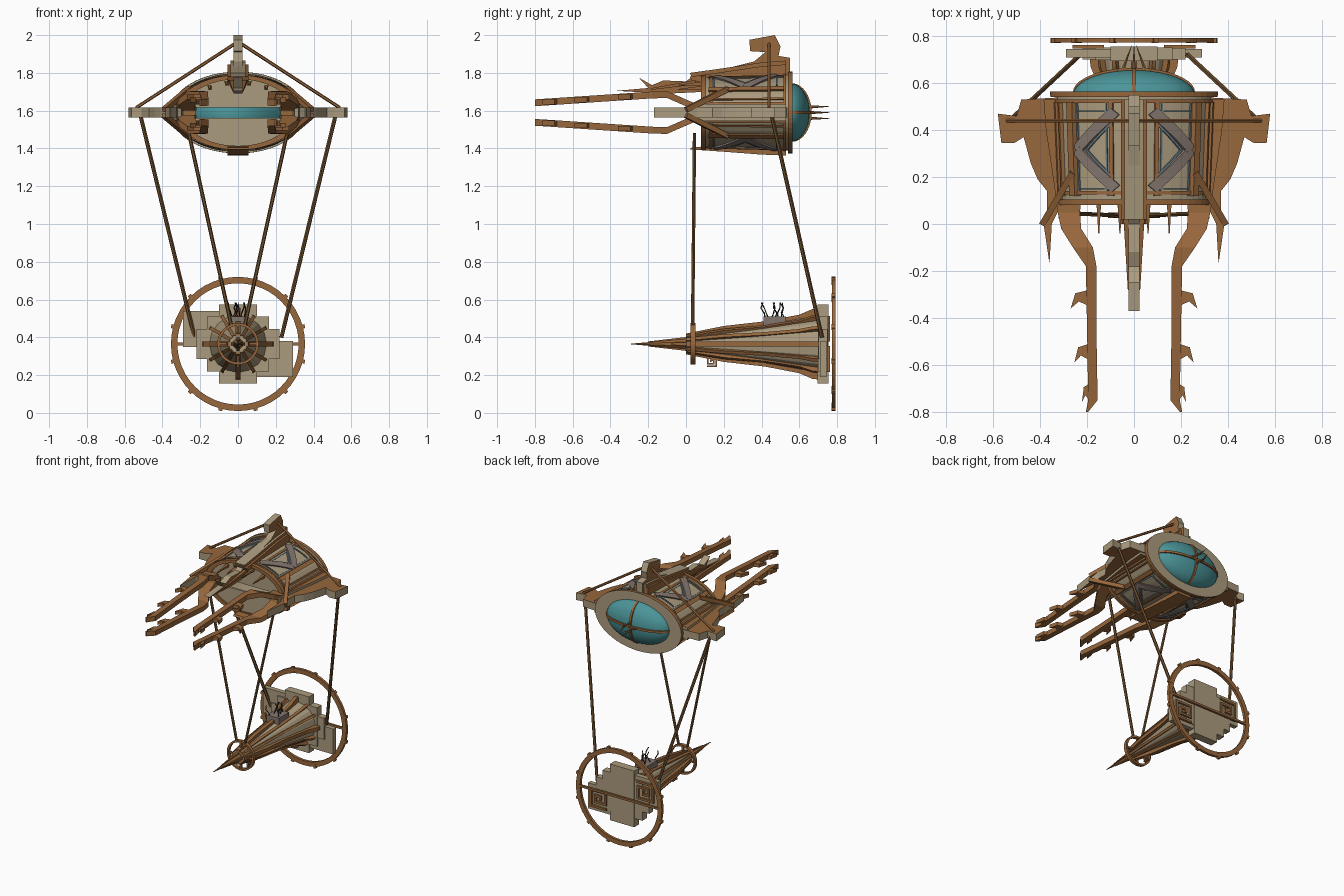
import bpy, bmesh, math, random
from mathutils import Vector

if "Cube" in bpy.data.objects:
    bpy.data.objects.remove(bpy.data.objects["Cube"])
random.seed(4)


def material(name, rgb):
    m = bpy.data.materials.new(name)
    m.use_nodes = True
    m.diffuse_color = (*rgb, 1)
    m.node_tree.nodes["Principled BSDF"].inputs["Base Color"].default_value = (*rgb, 1)
    return m


WOOD = material("copper wood", (0.31, 0.135, 0.045))
TAN = material("sand panel", (0.41, 0.33, 0.21))
TEAL = material("teal glass", (0.07, 0.30, 0.32))
ROPE = material("dark rope", (0.17, 0.085, 0.03))
GREY = material("dusty metal", (0.23, 0.18, 0.155))
BLUE = material("slate trim", (0.13, 0.19, 0.22))
IRON = material("black iron", (0.03, 0.025, 0.02))

ZC, RX, RZ = 1.59, 0.33, 0.20      # hull axis height and radii
GZ = 0.365                         # gondola axis height


def finish(name, bm, mats, rule=None, smooth=False):
    bmesh.ops.recalc_face_normals(bm, faces=bm.faces)
    if rule:
        for f in bm.faces:
            f.material_index = rule(f)
    me = bpy.data.meshes.new(name)
    bm.to_mesh(me)
    bm.free()
    for m in mats:
        me.materials.append(m)
    ob = bpy.data.objects.new(name, me)
    bpy.context.collection.objects.link(ob)
    if smooth:
        for p in me.polygons:
            p.use_smooth = True
    return ob


def loft(name, rings, *mats, caps=True, loop=False, rule=None, smooth=False):
    bm = bmesh.new()
    rows = [[bm.verts.new(p) for p in r] for r in rings]
    n = len(rows[0])
    pairs = list(zip(rows, rows[1:])) + ([(rows[-1], rows[0])] if loop else [])
    for a, b in pairs:
        for i in range(n):
            j = (i + 1) % n
            bm.faces.new((a[i], a[j], b[j], b[i]))
    if caps and not loop:
        bm.faces.new(rows[0])
        bm.faces.new(rows[-1])
    return finish(name, bm, mats, rule, smooth)


def prism(name, pts, half, place, *mats):
    # flat outline with thickness; the second colour goes on the rim
    bm = bmesh.new()
    a = [bm.verts.new(place(u, v, -half)) for u, v in pts]
    b = [bm.verts.new(place(u, v, half)) for u, v in pts]
    bm.faces.new(a)
    bm.faces.new(b)
    for i in range(len(a)):
        j = (i + 1) % len(a)
        bm.faces.new((a[i], a[j], b[j], b[i])).material_index = len(mats) - 1
    return finish(name, bm, mats)


def box(name, lo, hi, mat):
    x, y, z = lo
    X, Y, Z = hi
    return loft(name, [[(x, k, z), (X, k, z), (X, k, Z), (x, k, Z)] for k in (y, Y)], mat)


def rod(name, p, q, r, mat, r2=None, n=6):
    p, q = Vector(p), Vector(q)
    rot = (q - p).to_track_quat('Z', 'Y')
    turn = [2 * math.pi * (i + 0.5) / n for i in range(n)]
    ring = lambda c, s: [c + rot @ Vector((s * math.cos(t), s * math.sin(t), 0)) for t in turn]
    return loft(name, [ring(p, r), ring(q, r if r2 is None else r2)], mat)


def hull(a, y, k=1.0):
    k *= 0.95 + 0.05 * (y - 0.1) / 0.44
    return (RX * k * math.cos(a), y, ZC + RZ * k * math.sin(a))


def oval(y, k, n=48):
    return [hull(2 * math.pi * i / n, y, k) for i in range(n)]


def disc(y, r, n=32):
    return [(r * math.cos(2 * math.pi * i / n), y, GZ + r * math.sin(2 * math.pi * i / n)) for i in range(n)]


def strap(name, a0, y0, a1, y1, w, k, mat):
    # band that follows the hull surface; angles in degrees
    u0, u1 = math.radians(a0) * 0.27, math.radians(a1) * 0.27
    d = Vector((u1 - u0, y1 - y0)).normalized() * w / 2
    rings = []
    for i in range(9):
        u, y = u0 + (u1 - u0) * i / 8, y0 + (y1 - y0) * i / 8
        l, r = ((u - d.y) / 0.27, y + d.x), ((u + d.y) / 0.27, y - d.x)
        rings.append([hull(*l, 0.985), hull(*r, 0.985), hull(*r, k), hull(*l, k)])
    loft(name, rings, mat)


# Hull shell, rims and rear flange
loft("hull_shell", [oval(0.09, 1), oval(0.54, 1), oval(0.54, 0.95), oval(0.09, 0.95)], TAN, loop=True)
for y0, y1, k in ((0.08, 0.105, 1.05), (0.125, 0.14, 1.03), (0.515, 0.53, 1.04)):
    loft("hull_rim", [oval(y0, k), oval(y1, k), oval(y1, 0.93), oval(y0, 0.93)], WOOD, loop=True)
loft("rear_flange", [oval(0.54, 1.08), oval(0.565, 1.08), oval(0.565, 0.77), oval(0.54, 0.77)],
     WOOD, TAN, loop=True, rule=lambda f: int(abs(f.normal.y) > 0.5))

# Front cap in two halves with a viewing slit between
for s in (1, -1):
    arc = [math.asin(0.15) + (math.pi - 2 * math.asin(0.15)) * i / 24 for i in range(25)]
    prism("front_cap", [hull(s * a, 0.1, 0.98)[::2] for a in arc], 0.008,
          lambda u, v, t: (u, 0.1 + t, v), TAN)
    box("slit_end", (s * 0.27 - 0.045, 0.095, 1.555), (s * 0.27 + 0.045, 0.115, 1.625), WOOD)

# Glass dome with crossed ribs and rear spikes
steps = [i / 10 * math.pi / 2 for i in range(10)] + [1.55]
loft("glass_dome", [[(0.26 * math.cos(t) * math.cos(a), 0.55 + 0.105 * math.sin(t),
                      ZC + 0.155 * math.cos(t) * math.sin(a))
                     for a in [math.pi * i / 20 for i in range(40)]] for t in steps], TEAL, smooth=True)
for q in range(4):
    ca, sa = round(math.cos(q * math.pi / 2)), round(math.sin(q * math.pi / 2))
    rib = []
    for t in steps:
        c, y = math.cos(t), 0.55 + 0.105 * math.sin(t)
        rib.append([(0.26 * c * ca + w * sa, y + h, ZC + 0.155 * c * sa + w * ca)
                    for w, h in ((-0.008, -0.005), (0.008, -0.005), (0.008, 0.01), (-0.008, 0.01))])
    loft("dome_rib", rib, WOOD)
    rod("rear_spike", (ca * 0.05, 0.65, ZC + sa * 0.03), (ca * 0.01, 0.76, ZC + sa * 0.032), 0.009, WOOD, 0.001)

# Straps, chevrons and thin trim on top and bottom quarters of the hull
for side in (0, 1):
    for up in (1, -1):
        ang = lambda a: up * (180 - a if side else a)
        for a, w, k, m in ((38, 0.03, 1.07, WOOD), (14, 0.015, 1.06, WOOD), (21, 0.012, 1.05, WOOD),
                           (73, 0.014, 1.04, WOOD), (43, 0.006, 1.02, BLUE), (69, 0.006, 1.02, BLUE)):
            strap("hull_stringer", ang(a), 0.12, ang(a), 0.52, w, k, m)
        for y in (0.15, 0.48):
            strap("chevron", ang(76), y, ang(43), 0.315, 0.042, 1.05, GREY)
            strap("chevron_trim", ang(72), 0.315 + (y - 0.315) * 0.66, ang(52), 0.315, 0.008, 1.03, BLUE)
            strap("panel_trim", ang(70), y, ang(45), y, 0.008, 1.03, BLUE)

# Fins: top, both sides, and a low keel
top_fin = [(0.55, -0.04), (0.55, 0.09), (0.49, 0.10), (0.5, 0.15), (0.47, 0.21), (0.335, 0.185), (0.34, 0.125),
           (0.42, 0.12), (0.36, 0.07), (0.2, 0.03), (0.06, 0.01), (0.0, -0.035), (-0.12, -0.03), (-0.18, -0.055),
           (-0.25, -0.015), (-0.2, -0.07), (-0.37, -0.085), (-0.1, -0.1), (0.1, -0.09), (0.12, -0.04)]
side_fin = [(0.54, -0.03), (0.53, 0.15), (0.46, 0.17), (0.47, 0.25), (0.345, 0.235), (0.345, 0.18), (0.37, 0.14),
            (0.26, 0.11), (0.19, 0.08), (0.14, 0.04), (0.06, 0.04), (0.0, 0.055), (-0.17, 0.03), (0.0, 0.02),
            (0.1, -0.03)]
fin_base = [(0.09, -0.04), (0.53, -0.04), (0.53, 0.055), (0.4, 0.045), (0.2, 0.015), (0.02, -0.01), (0.03, -0.03)]
on_top = lambda u, v, t: (t, u, 1.79 + v)
prism("top_fin", top_fin, 0.024, on_top, WOOD, TAN)
prism("top_fin_base", fin_base, 0.055, on_top, WOOD)
prism("top_fin_step", [(u, v + 0.02) for u, v in fin_base], 0.04, on_top, WOOD, TAN)
prism("keel", fin_base, 0.055, lambda u, v, t: (t, u, 1.39 - 0.5 * v), WOOD)
for s in (1, -1):
    on_side = lambda u, v, t: (s * (0.33 + v), u, ZC + t)
    prism("side_fin", side_fin, 0.027, on_side, WOOD, TAN)
    prism("side_fin_base", fin_base, 0.045, on_side, WOOD, TAN)
    rod("top_fin_spike", (s * 0.035, 0.05, 1.75), (s * 0.025, -0.28, 1.70), 0.016, WOOD, 0.002, 4)
    for x in (0.06, 0.15):
        rod("short_spike", (s * x, 0.1, 1.76 - x / 4), (s * x, -0.04, 1.75 - x / 4), 0.015, WOOD, 0.003, 4)

# Forward prongs with barbs, plus the arms that carry them
prong = [(0.15, 0.22, 0.32, 0.03), (0.05, 0.23, 0.325, 0.03), (-0.02, 0.225, 0.31, 0.06), (-0.1, 0.175, 0.26, 0.095),
         (-0.18, 0.16, 0.205, 0.093), (-0.45, 0.16, 0.2, 0.075), (-0.75, 0.155, 0.195, 0.055),
         (-0.8, 0.195, 0.205, 0.052)]
barb = [(0.19, 0.06), (0.25, 0.045), (0.27, -0.02), (0.235, 0.01), (0.19, -0.01)]
for s in (1, -1):
    for v in (1, -1):
        loft("prong", [[(s * a, y, ZC + v * (h - 0.018)), (s * b, y, ZC + v * (h - 0.018)),
                        (s * b, y, ZC + v * (h + 0.018)), (s * a, y, ZC + v * (h + 0.018))]
                       for y, a, b, h in prong], WOOD)
        for y, h, k in ((-0.34, 0.083, 1), (-0.57, 0.067, 0.8), (-0.74, 0.056, 0.4)):
            prism("prong_barb", [(0.19 + (a - 0.19) * k, b + y) for a, b in barb], 0.013,
                  lambda a, b, t: (s * a, b, ZC + v * h + t), WOOD)
        rod("prong_arm", (s * 0.26, 0.22, ZC + v * 0.125), (s * 0.39, 0.0, ZC + v * 0.015), 0.019, WOOD, n=4)

    # Rigging
    rod("rear_rope", (s * 0.52, 0.45, 1.59), (s * 0.23, 0.72, 0.4), 0.011, ROPE)
    rod("front_rope", (s * 0.26, 0.045, 1.48), (s * 0.035, 0.035, 0.46), 0.010, ROPE)
    rod("top_rope", (0, 0.44, 1.965), (s * 0.54, 0.44, 1.615), 0.009, WOOD)

# Gondola: tapered body, ribs, nose
body = [(0.0, 0.045), (0.2, 0.07), (0.4, 0.1), (0.6, 0.135), (0.72, 0.155)]
loft("gondola_body", [disc(y, r, 16) for y, r in body], TAN)
rib = [(0.0, 0.02), (0.0, 0.055), (0.2, 0.095), (0.42, 0.12), (0.6, 0.155), (0.67, 0.185), (0.72, 0.19), (0.72, 0.02)]
for i in range(12):
    c, d = math.cos(i * math.pi / 6), math.sin(i * math.pi / 6)
    k = 1 if i % 3 == 0 else 0.92
    prism("gondola_rib", [(y, r * k) for y, r in rib], 0.013 if i % 3 == 0 else 0.009,
          lambda y, r, t: (r * c - t * d, y, GZ + r * d + t * c), WOOD)
    if i % 3 == 0:
        rod("nose_spike", (0.03 * c, 0.03, GZ + 0.03 * d), (0.012 * c, -0.2, GZ + 0.012 * d), 0.014, WOOD, 0.002, 4)
        rod("nose_spoke", (0, 0.035, GZ), (0.11 * c, 0.035, GZ + 0.11 * d), 0.009, WOOD, n=4)
    # Wheel pegs, all around
    a = math.radians(15 + 30 * i)
    rod("wheel_peg", (0.325 * math.cos(a), 0.782, GZ + 0.325 * math.sin(a)),
        (0.366 * math.cos(a), 0.782, GZ + 0.366 * math.sin(a)), 0.015, WOOD, n=4)
rod("nose_tip", (0, 0.02, GZ), (0, -0.29, GZ), 0.03, WOOD, 0.002, 8)
for name, y, t, r, w in (("nose_ring", 0.025, 0.025, 0.11, 0.014), ("wheel", 0.772, 0.02, 0.355, 0.034)):
    loft(name, [disc(y, r, 48), disc(y + t, r, 48), disc(y + t, r - w, 48), disc(y, r - w, 48)], WOOD, loop=True)
rod("wheel_bar", (-0.34, 0.785, GZ), (0.34, 0.785, GZ), 0.011, WOOD, n=4)

# Stepped stern block and offset plates with square spirals
for w, h, t in ((0.1, 0.21, 0.0), (0.165, 0.145, 0.003), (0.22, 0.08, 0.006)):
    box("stern_block", (-w, 0.695 + t, GZ - h), (w, 0.755 - t, GZ + h), TAN)
key = [(-1, -1), (1, -1), (1, 1), (-1, 1), (-1, -0.4), (0.4, -0.4), (0.4, 0.4), (-0.3, 0.4), (-0.3, 0.1)]


def spiral(size, w, place):
    for (a, b), (c, d) in zip(key, key[1:]):
        lo_u, hi_u = min(a, c) * size - w, max(a, c) * size + w
        lo_v, hi_v = min(b, d) * size - w, max(b, d) * size + w
        prism("square_spiral", [(lo_u, lo_v), (hi_u, lo_v), (hi_u, hi_v), (lo_u, hi_v)], 0.008, place, WOOD)


for s in (1, -1):
    x, z = s * 0.195, GZ - s * 0.08
    box("stern_plate", (x - 0.095, 0.71, z - 0.095), (x + 0.095, 0.745, z + 0.095), TAN)
    spiral(0.06, 0.008, lambda u, v, t: (x + s * u, 0.755 + t, z + s * v))
spiral(0.022, 0.004, lambda u, v, t: (t, 0.138 + u, 0.27 + v))

# Deck box with crooked aerials
box("deck_box", (-0.05, 0.41, 0.46), (0.05, 0.53, 0.51), GREY)
for i in range(7):
    p = Vector((random.uniform(-0.05, 0.05), 0.42 + 0.017 * i, 0.5))
    for k in range(3):
        q = p + Vector((random.uniform(-0.015, 0.015), random.uniform(-0.02, 0.015), 0.028))
        rod("aerial", p, q, 0.004, IRON, 0.003, 4)
        p = q
